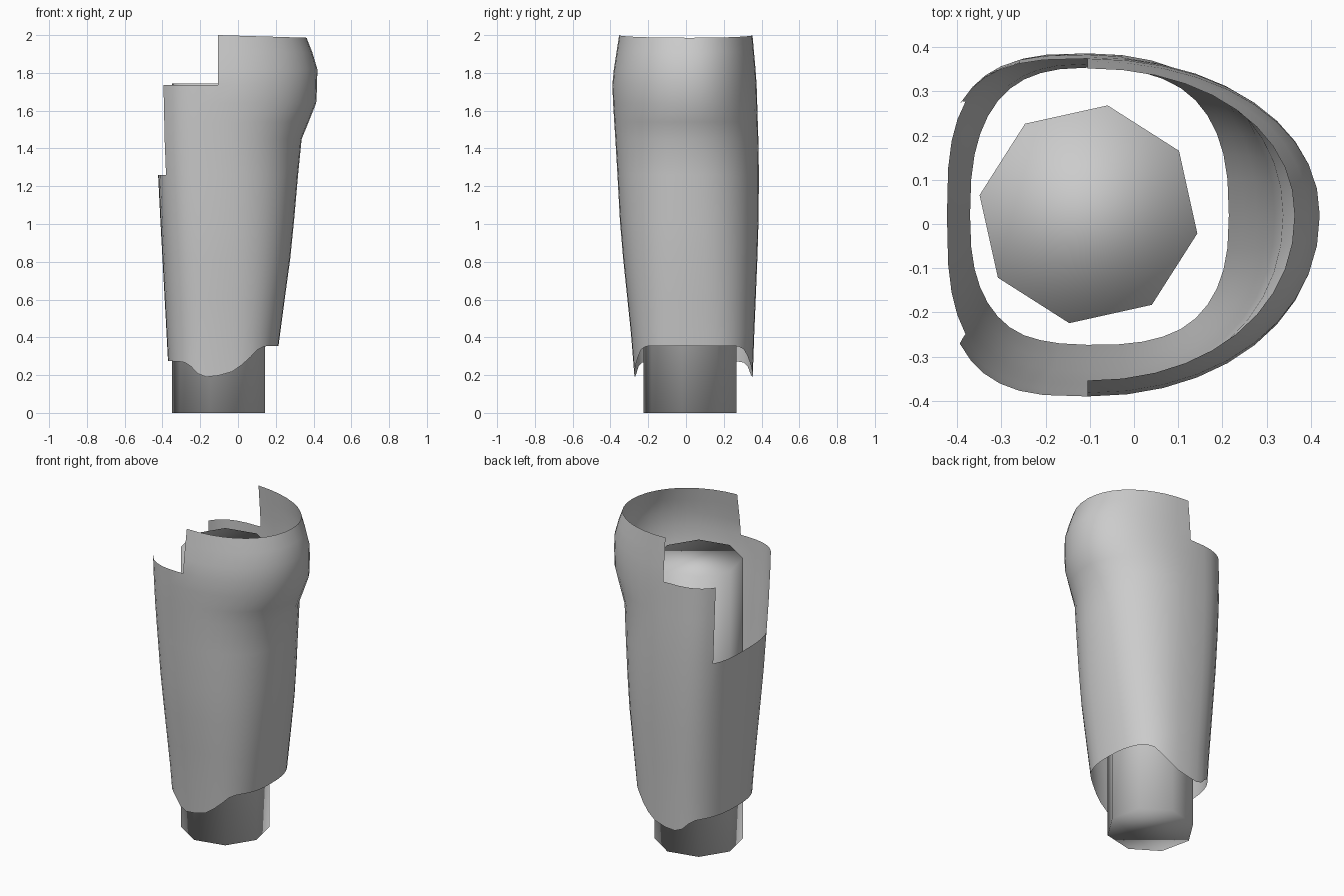
import bpy, bmesh, math

if "Cube" in bpy.data.objects:
    bpy.data.objects.remove(bpy.data.objects["Cube"])

COLS = 40
CX, CY = -0.105, 0.02      # axis of the sections

# z, left x, right x, front y, back y, squareness (left), squareness (right)
SECTIONS = [
    (0.18, -0.366, 0.195, -0.272, 0.353, 2.6, 2.6),
    (0.36, -0.375, 0.215, -0.285, 0.359, 2.6, 2.6),
    (0.60, -0.388, 0.247, -0.310, 0.369, 2.7, 2.5),
    (0.82, -0.400, 0.277, -0.333, 0.378, 2.8, 2.4),
    (1.02, -0.411, 0.297, -0.350, 0.384, 2.9, 2.3),
    (1.26, -0.423, 0.318, -0.363, 0.386, 3.0, 2.2),
    (1.45, -0.430, 0.337, -0.374, 0.383, 3.1, 2.1),
    (1.54, -0.432, 0.374, -0.380, 0.380, 3.1, 2.1),
    (1.64, -0.435, 0.414, -0.386, 0.377, 3.1, 2.1),
    (1.735, -0.436, 0.419, -0.390, 0.374, 3.1, 2.1),
    (1.82, -0.436, 0.420, -0.382, 0.368, 3.1, 2.1),
    (1.91, -0.430, 0.393, -0.368, 0.360, 3.0, 2.1),
    (2.00, -0.420, 0.363, -0.354, 0.352, 3.0, 2.1),
]
# x, z of the wavy lower hem
HEM = [(-0.40, 0.277), (-0.29, 0.27), (-0.26, 0.258), (-0.22, 0.21), (-0.17, 0.19),
       (-0.08, 0.20), (-0.01, 0.225), (0.06, 0.29), (0.10, 0.335), (0.14, 0.355), (0.30, 0.355)]


def interp(table, k):
    for a, b in zip(table, table[1:]):
        if k <= b[0]:
            f = max(0, (k - a[0]) / (b[0] - a[0]))
            return [p + (q - p) * f for p, q in zip(a[1:], b[1:])]
    return list(table[-1][1:])


def point(col, z):
    a = 2 * math.pi * col / COLS
    xl, xr, yf, yb, nl, nr = interp(SECTIONS, z)
    c, s = math.cos(a), math.sin(a)
    if abs(c) < 1e-6:
        c = 0
    n = nr if c > 0 else nl
    rx = xr - CX if c >= 0 else CX - xl
    ry = yb - CY if s >= 0 else CY - yf
    x = CX + math.copysign(abs(c) ** (2 / n), c) * rx
    y = CY + math.copysign(abs(s) ** (2 / n), s) * ry
    return x, y, z


# stepped upper edge: low window on the left, mid height beside it, full on the right
def top_limit(col):
    if 16 <= col < 24:
        return 1.26
    if 10 <= col < 30:
        return 1.735
    return 2.0


# outer shell
levels = [None] + [s[0] for s in SECTIONS[1:]]
bm = bmesh.new()
grid = []
for z in levels:
    row = []
    for col in range(COLS):
        if z is None:
            p = point(col, interp(HEM, point(col, 0.28)[0])[0])
        else:
            p = point(col, z)
            if z > 1.99:
                p = (p[0], p[1], 2.0 - 0.03 * max(0, p[0] - CX))
            elif z < 0.4:
                p = point(col, 0.42)
        row.append(bm.verts.new(p))
    grid.append(row)
for i in range(len(levels) - 1):
    for col in range(COLS):
        if levels[i + 1] <= top_limit(col) + 1e-6:
            d = (col + 1) % COLS
            bm.faces.new((grid[i][col], grid[i][d], grid[i + 1][d], grid[i + 1][col]))
bmesh.ops.delete(bm, geom=[v for v in bm.verts if not v.link_faces], context='VERTS')
for f in bm.faces:
    f.smooth = True
mesh = bpy.data.meshes.new("outer_shell")
bm.to_mesh(mesh)
bm.free()
bpy.context.collection.objects.link(bpy.data.objects.new("outer_shell", mesh))

# inner eight-sided post, fully smooth shaded
bpy.ops.mesh.primitive_cylinder_add(vertices=8, radius=0.25, depth=1.745,
                                    location=(-0.103, 0.022, 0.8725),
                                    rotation=(0, 0, math.radians(-10)))
post = bpy.context.object
post.name = "inner_post"
bpy.ops.object.shade_smooth()
